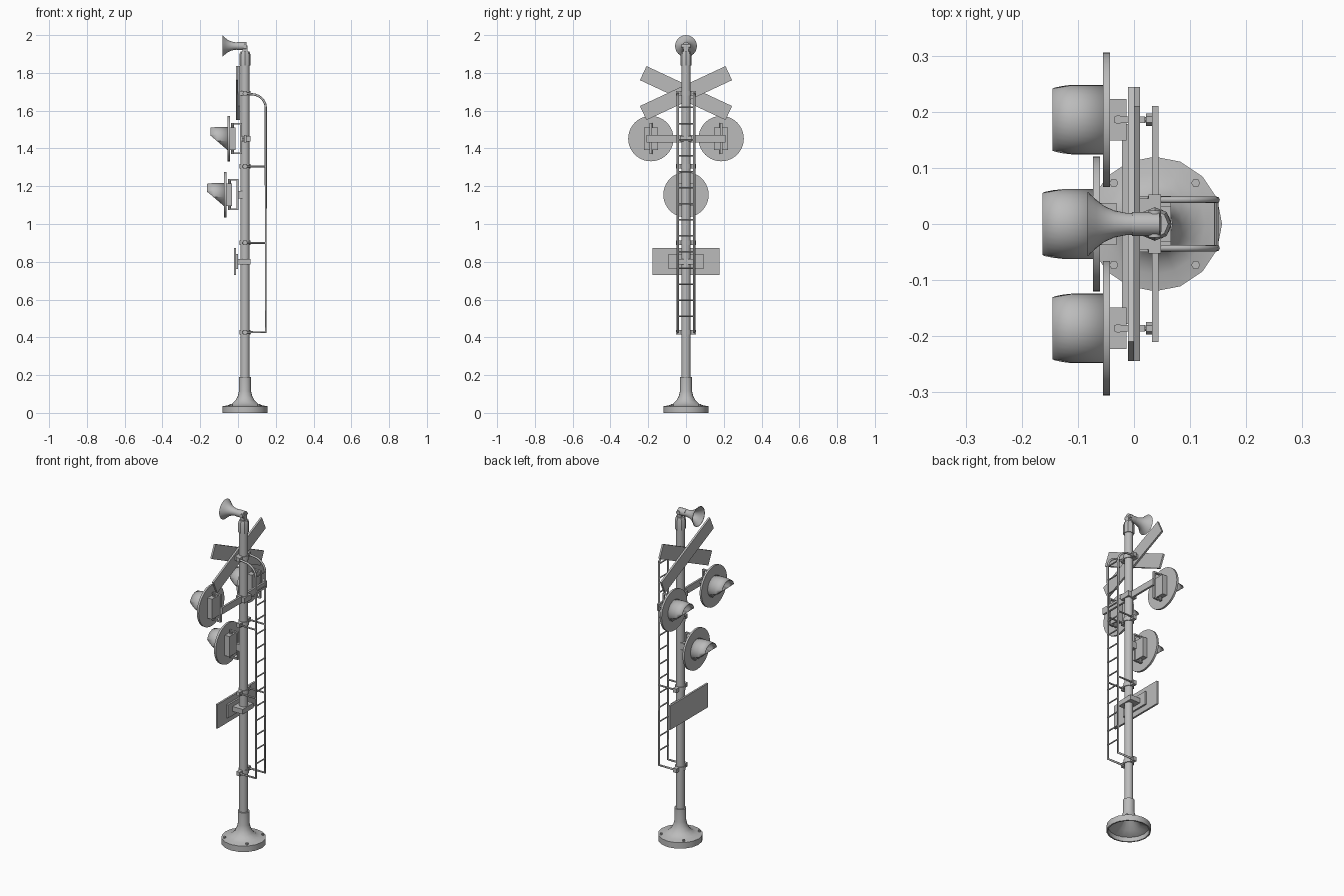
import bpy, bmesh, math
from mathutils import Matrix, Vector

cube = bpy.data.objects.get("Cube")
if cube:
    bpy.data.objects.remove(cube, do_unlink=True)

grey = bpy.data.materials.new("plain grey")
grey.use_nodes = True
COLOUR = (0.5, 0.5, 0.5, 1)
grey.diffuse_color = COLOUR
next(n for n in grey.node_tree.nodes if n.type == 'BSDF_PRINCIPLED').inputs["Base Color"].default_value = COLOUR

POLE_X = 0.037
SIDES = ((-1, "right"), (1, "left"))
TO_FRONT = Matrix.Rotation(math.radians(-90), 4, 'Y')   # z axis becomes -x


def finish(name, bm, smooth=True):
    """Turn a bmesh into a named grey object."""
    bmesh.ops.recalc_face_normals(bm, faces=bm.faces)
    mesh = bpy.data.meshes.new(name)
    bm.to_mesh(mesh)
    bm.free()
    mesh.materials.append(grey)
    ob = bpy.data.objects.new(name, mesh)
    bpy.context.collection.objects.link(ob)
    if smooth:
        bpy.ops.object.select_all(action='DESELECT')
        ob.select_set(True)
        bpy.context.view_layer.objects.active = ob
        bpy.ops.object.shade_smooth_by_angle(angle=math.radians(35))
    return ob


def box(name, xs, ys, zs, tilt=0):
    """Box from its x, y and z ranges, tilted about the x axis."""
    bm = bmesh.new()
    size = [b - a for a, b in (xs, ys, zs)]
    mid = [(a + b) / 2 for a, b in (xs, ys, zs)]
    m = Matrix.Translation(mid) @ Matrix.Rotation(tilt, 4, 'X') @ Matrix.Diagonal((*size, 1))
    bmesh.ops.create_cube(bm, size=1, matrix=m)
    return finish(name, bm, False)


def turned_mesh(profile, segs):
    """Revolve (radius, height) pairs around z."""
    bm = bmesh.new()
    verts = [bm.verts.new((r, 0, h)) for r, h in profile]
    edges = [bm.edges.new(pair) for pair in zip(verts, verts[1:])]
    bmesh.ops.spin(bm, geom=verts + edges, cent=(0, 0, 0), axis=(0, 0, 1),
                   angle=math.tau, steps=segs, use_merge=True)
    bmesh.ops.remove_doubles(bm, verts=bm.verts, dist=0.00005)
    return bm


def turned(name, profile, at, segs=24, rot=None):
    bm = turned_mesh(profile, segs)
    bm.transform(Matrix.Translation(at) @ (rot or Matrix()))
    return finish(name, bm)


def rod(name, a, b, r, segs=10):
    a, b = Vector(a), Vector(b)
    rot = (b - a).to_track_quat('Z', 'Y').to_matrix().to_4x4()
    h = (b - a).length
    return turned(name, [(0, 0), (r, 0), (r, h), (0, h)], a, segs, rot)


def tube(name, points, r):
    """Bent tube along a list of points."""
    curve = bpy.data.curves.new(name, 'CURVE')
    curve.dimensions = '3D'
    curve.bevel_depth = r
    curve.bevel_resolution = 2
    curve.use_fill_caps = True
    spline = curve.splines.new('POLY')
    spline.points.add(len(points) - 1)
    for p, co in zip(spline.points, points):
        p.co = (*co, 1)
    curve.materials.append(grey)
    ob = bpy.data.objects.new(name, curve)
    bpy.context.collection.objects.link(ob)
    return ob


# Base casting, hollow underneath, with its bolts
turned("base", [(0.024, 0.19), (0.032, 0.19), (0.032, 0.115), (0.038, 0.09), (0.05, 0.066),
                (0.07, 0.048), (0.09, 0.04), (0.12, 0.035), (0.12, 0), (0.112, 0),
                (0.11, 0.025), (0.065, 0.042), (0.03, 0.085), (0, 0.1)],
       (POLE_X, 0, 0), 16)
for sx in (-1, 1):
    for sy, side in SIDES:
        x, y = POLE_X + 0.073 * sx, 0.073 * sy
        rod(f"base_bolt_{side}", (x, y, 0.03), (x, y, 0.046), 0.008, 6)

# Pole and top cap
rod("pole", (POLE_X, 0, 0.1), (POLE_X, 0, 1.85), 0.024, 20)
turned("pole_cap", [(0, 1.84), (0.03, 1.84), (0.03, 1.895), (0.024, 1.912), (0, 1.912)],
       (POLE_X, 0, 0), 8)

# Horn
HORN_Z = 1.942
turned("horn_bell", [(0, 0), (0.019, 0), (0.02, 0.015), (0.024, 0.035), (0.032, 0.053),
                     (0.043, 0.067), (0.058, 0.083), (0.055, 0.083), (0.04, 0.067),
                     (0.028, 0.053), (0.018, 0.03), (0, 0.02)],
       (0, 0, HORN_Z), 24, TO_FRONT)
rod("horn_driver", (0.045, 0, HORN_Z), (-0.004, 0, HORN_Z), 0.021, 16)
rod("horn_swivel", (POLE_X, -0.024, HORN_Z), (POLE_X, 0.024, HORN_Z), 0.011, 12)
box("horn_foot", (0.025, 0.05), (-0.013, 0.013), (1.905, 1.945))

# Crossed boards with their holder
for s, side in SIDES:
    x = -0.011 if s < 0 else 0
    box(f"crossing_board_{side}", (x, x + 0.011), (-0.25, 0.25), (1.652, 1.734),
        s * math.radians(25))
box("crossing_board_holder", (0.008, POLE_X), (-0.045, 0.045), (1.68, 1.705))


def hood(name, at):
    """Visor: slightly tapered sleeve with its lower part sliced away."""
    bm = turned_mesh([(0.062, 0), (0.062, 0.055), (0.058, 0.09)], 32)
    bm.transform(TO_FRONT)
    bmesh.ops.bisect_plane(bm, geom=bm.verts[:] + bm.edges[:] + bm.faces[:],
                           plane_co=(0, 0, -0.061), plane_no=(-0.077, 0, -0.09),
                           clear_outer=True)
    bm.transform(Matrix.Translation(at))
    ob = finish(name, bm)
    thick = ob.modifiers.new("thickness", 'SOLIDIFY')
    thick.thickness = 0.003


def lamp(prefix, x, y, z):
    """Lamp whose round backboard has its front at x, facing -x."""
    rod(prefix + "_backboard", (x, y, z), (x + 0.012, y, z), 0.12, 40)
    turned(prefix + "_lens", [(0.058, 0), (0.055, 0.004), (0.03, 0.009), (0, 0.011)],
           (x, y, z), 24, TO_FRONT)
    hood(prefix + "_hood", (x, y, z))
    box(prefix + "_housing", (x + 0.012, x + 0.042), (y - 0.037, y + 0.037), (z - 0.06, z + 0.06))
    # Yoke: pivot pins, two arms and an upright
    rod(prefix + "_pivot", (x + 0.027, y, z - 0.082), (x + 0.027, y, z + 0.082), 0.008)
    for s in (-1, 1):
        h = z + s * 0.078
        box(prefix + "_yoke_arm", (x + 0.02, x + 0.075), (y - 0.006, y + 0.006), (h - 0.004, h + 0.004))
    box(prefix + "_yoke_upright", (x + 0.066, x + 0.075), (y - 0.006, y + 0.006),
        (z - 0.078, z + 0.078))


# Twin lamps on the cross arm
ARM_Z = 1.452
for s, side in SIDES:
    y = 0.186 * s
    lamp(f"{side}_lamp", -0.055, y, ARM_Z)
    rod(f"{side}_lamp_stem", (0.012, y, ARM_Z), (0.036, y, ARM_Z), 0.005)
    rod(f"{side}_lamp_nut", (0.021, y, ARM_Z), (0.032, y, ARM_Z), 0.011, 6)
box("lamp_cross_arm", (0.032, 0.044), (-0.21, 0.21), (1.432, 1.471))
box("cross_arm_clamp", (0.01, 0.066), (-0.032, 0.032), (1.436, 1.467))

# Single lower lamp
lamp("lower_lamp", -0.073, 0, 1.155)
box("lower_lamp_clamp", (0, 0.03), (-0.02, 0.02), (1.135, 1.175))

# Rectangular sign with its holder
box("sign_plate", (-0.021, -0.01), (-0.178, 0.178), (0.73, 0.872))
box("sign_holder", (-0.01, 0), (-0.093, 0.093), (0.762, 0.84))
box("sign_clamp", (0, 0.066), (-0.05, 0.05), (0.786, 0.815))

# Ladder rails with a curved top
RAIL_X, RAIL_Y = 0.147, 0.043
LOW, HIGH = 0.427, 1.693
for s, side in SIDES:
    y = RAIL_Y * s
    bend = [(RAIL_X - 0.075 * (1 - math.cos(t)), y, 1.615 + 0.072 * math.sin(t))
            for t in [math.radians(15 * i) for i in range(7)]]
    tube(f"ladder_rail_{side}", [(0.025, y, LOW), (RAIL_X, y, LOW)] + bend + [(0.025, y, HIGH)], 0.006)
    for z in (0.9, 1.305):
        rod(f"ladder_standoff_{side}", (0.025, y, z), (RAIL_X, y, z), 0.005)

# Rungs
for i in range(1, 15):
    z = LOW + 0.085 * i
    rod("ladder_rung", (RAIL_X, -RAIL_Y, z), (RAIL_X, RAIL_Y, z), 0.004, 8)

# Pole bands that carry the ladder
for z in (LOW, 0.9, 1.305, HIGH):
    rod("ladder_band", (POLE_X, 0, z - 0.012), (POLE_X, 0, z + 0.012), 0.029, 16)
    for s, side in SIDES:
        ys = sorted((0.02 * s, 0.053 * s))
        box(f"band_ear_{side}", (0.026, 0.048), ys, (z - 0.012, z + 0.012))
